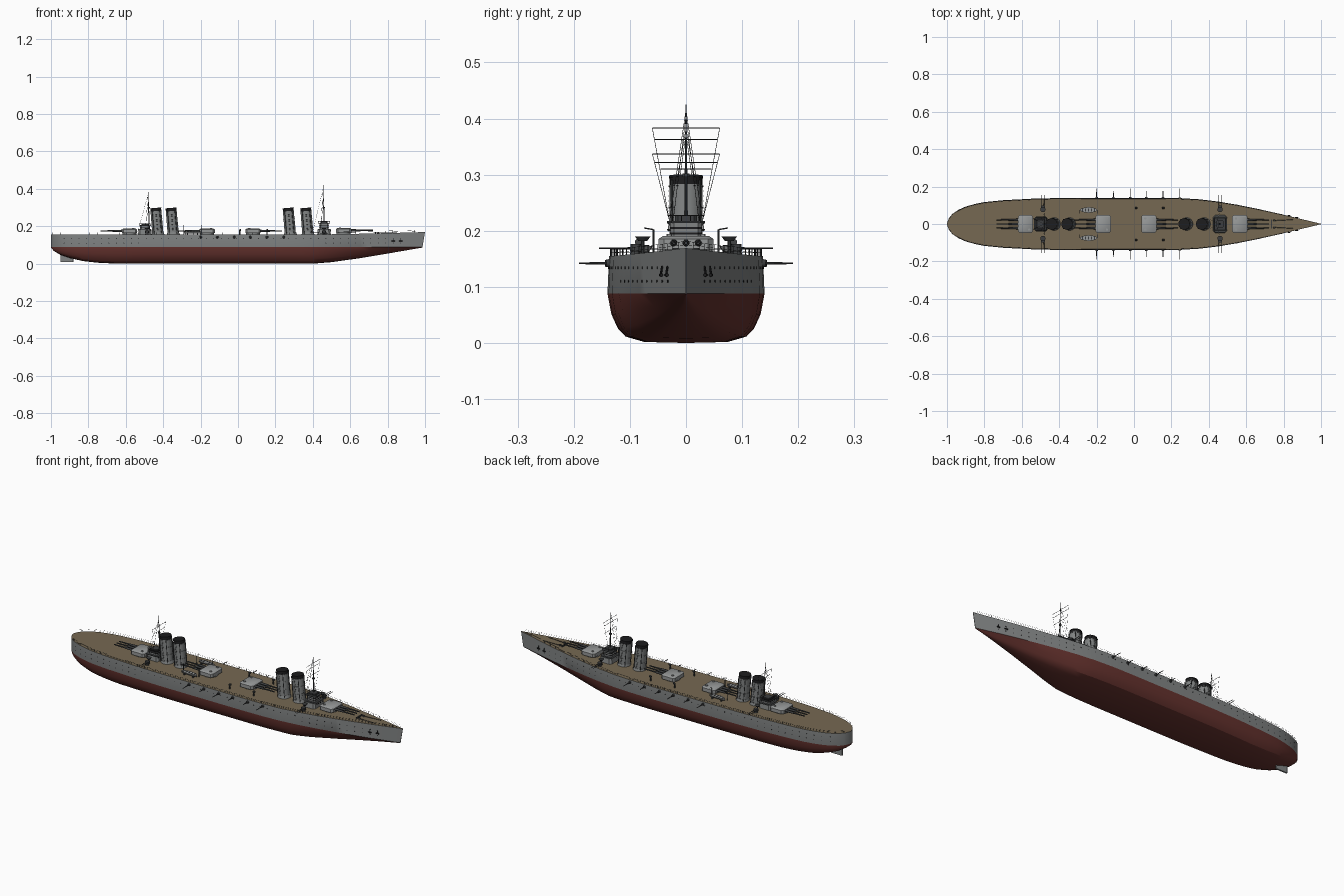
import bpy, bmesh, math
from mathutils import Vector

if "Cube" in bpy.data.objects:
    bpy.data.objects.remove(bpy.data.objects["Cube"])

def material(name, r, g, b):
    m = bpy.data.materials.new(name)
    m.diffuse_color = (r, g, b, 1)
    m.use_nodes = True
    m.node_tree.nodes["Principled BSDF"].inputs["Base Color"].default_value = m.diffuse_color
    return m

GREY = material("hull grey", 0.22, 0.23, 0.23)
LIGHT = material("turret grey", 0.30, 0.31, 0.31)
RED = material("bottom red", 0.13, 0.032, 0.027)
DECK = material("deck planking", 0.18, 0.14, 0.085)
DARK = material("gunmetal", 0.045, 0.048, 0.05)
BLACK = material("soot black", 0.012, 0.012, 0.013)

def finish(name, bm, *mats, angle=35):
    bmesh.ops.recalc_face_normals(bm, faces=bm.faces)
    me = bpy.data.meshes.new(name)
    bm.to_mesh(me)
    bm.free()
    ob = bpy.data.objects.new(name, me)
    bpy.context.collection.objects.link(ob)
    for m in mats:
        me.materials.append(m)
    bpy.ops.object.select_all(action='DESELECT')
    ob.select_set(True)
    bpy.context.view_layer.objects.active = ob
    bpy.ops.object.shade_smooth_by_angle(angle=math.radians(angle))
    return ob

def loft(bm, rings, mi=0):
    """Skin closed rings of points and cap both ends."""
    vs = [[bm.verts.new(p) for p in r] for r in rings]
    n = len(vs[0])
    faces = [bm.faces.new((a[i], a[(i + 1) % n], b[(i + 1) % n], b[i]))
             for a, b in zip(vs, vs[1:]) for i in range(n)]
    faces += [bm.faces.new(vs[0][::-1]), bm.faces.new(vs[-1])]
    for f in faces:
        f.material_index = mi

def rod(bm, p, q, r, r2=None, n=8, mi=0):
    p, q = Vector(p), Vector(q)
    d = (q - p).normalized()
    u = d.orthogonal().normalized()
    v = d.cross(u)
    loft(bm, [[c + rad * (math.cos(a) * u + math.sin(a) * v)
               for a in [2 * math.pi * (i + 0.5) / n for i in range(n)]]
              for c, rad in ((p, r), (q, r if r2 is None else r2))], mi)

def block(bm, x, y, z0, z1, lx, ly, ch=0.006, top=1.0, mi=0):
    """Box with cut corners; half sizes lx, ly; top scaled for a taper."""
    o = [(lx, -ly + ch), (lx, ly - ch), (lx - ch, ly), (-lx + ch, ly),
         (-lx, ly - ch), (-lx, -ly + ch), (-lx + ch, -ly), (lx - ch, -ly)]
    loft(bm, [[(x + a * s, y + b * s, z) for a, b in o] for z, s in ((z0, 1), (z1, top))], mi)

def interp(table, x):
    for (a, fa), (b, fb) in zip(table, table[1:]):
        if x <= b:
            return fa + (fb - fa) * (x - a) / (b - a)
    return table[-1][1]

BEAM = [(-1, 0.004), (-.99, .03), (-.97, .055), (-.94, .075), (-.9, .093), (-.85, .107),
        (-.8, .117), (-.7, .127), (-.55, .135), (-.4, .139), (-.2, .14), (.15, .14), (.25, .138),
        (.35, .132), (.45, .12), (.55, .103), (.65, .083), (.75, .061), (.85, .038), (1, .001)]
KEEL = [(-1, .086), (-.985, .068), (-.95, .047), (-.9, .03), (-.83, .014), (-.75, .005), (-.65, 0),
        (.4, 0), (.5, .008), (.65, .029), (.8, .054), (1, .086)]
WL = 0.088

def beam(x):
    return interp(BEAM, x)

def sheer(x):
    return 0.155 + 0.014 * max(0, (x - 0.3) / 0.7) ** 1.5

# hull: half sections from keel to deck edge, mirrored
SECTION = [(0, 0), (.53, .02), (.77, .13), (.87, .3), (.95, .58), (1, 1)]
xs = sorted({round(a, 3) for a, _ in BEAM + KEEL} | {round(-.6 + .1 * i, 3) for i in range(16)})
bm = bmesh.new()
rows = []
for x in xs:
    w, k, v = beam(x), interp(KEEL, x), max(0, min(1, (x - .4) / .6)) * 0.8
    half = [(w * (f + (h - f) * v), k + (WL - k) * h) for f, h in SECTION] + [(w * .98, sheer(x))]
    pts = [(-y, z) for y, z in half[::-1]] + half[1:]
    rows.append([bm.verts.new((x - max(0, x - .8) * .07 * min(1, (sheer(x) - z) / .08), y, z))
                 for y, z in pts])
n = len(rows[0])
for a, b in zip(rows, rows[1:]):
    for i in range(n):
        f = bm.faces.new((a[i], a[(i + 1) % n], b[(i + 1) % n], b[i]))
        f.material_index = 2 if i == n - 1 else 0 if i in (0, n - 2) else 1
for r in (rows[0], rows[-1]):
    c = bm.faces.new([r[0], r[1], r[-2], r[-1]])
    c.material_index = 0
    bm.faces.new(r[1:-1]).material_index = 1
finish("hull", bm, GREY, RED, DECK, angle=30)

# rudder
bm = bmesh.new()
block(bm, -.915, 0, .008, .06, .035, .004, .002)
finish("rudder", bm, GREY)

# portholes and anchors
bm = bmesh.new()
for s in (-1, 1):
    for i in range(46):
        x = -.93 + i * .04
        for z, ok in ((.134, True), (.11, x > .45 or x < -.5)):
            y = s * (beam(x) * (1 - .02 * (z - WL) / (.155 - WL)))
            if ok:
                rod(bm, (x, y - s * .002, z), (x, y + s * .001, z), .0022)
    for x in (.83, .87):
        y = s * beam(x)
        rod(bm, (x, y, .137), (x, y + s * .003, .118), .002)
        rod(bm, (x - .008, y + s * .003, .121), (x + .008, y + s * .001, .121), .003)
finish("portholes_and_anchors", bm, BLACK)

# casemate guns along both sides
bm = bmesh.new()
for s in (-1, 1):
    for x, e in ((-.2, .191), (-.11, .176), (-.02, .191), (.065, .176), (.155, .176), (.245, .191)):
        rod(bm, (x, s * (beam(x) - .01), .142), (x, s * (beam(x) + .004), .142), .009, .006, 12)
        rod(bm, (x, s * .13, .142), (x, s * e, .142), .0026, .0017)
finish("casemate_guns", bm, DARK)

# main turrets with three barrels each
for i, (x, d) in enumerate(((-.58, -1), (-.165, -1), (.08, 1), (.565, 1))):
    z = sheer(x) - .002
    bm = bmesh.new()
    rod(bm, (x, 0, z), (x, 0, z + .012), .038, n=24, mi=1)
    block(bm, x, 0, z + .01, z + .029, .041, .049, .01)
    block(bm, x, 0, z + .029, z + .034, .041, .049, .01, .85)
    for y in (-.03, .03):
        block(bm, x - d * .02, y, z + .033, z + .038, .006, .005, .002)
    finish(f"turret_{i + 1}", bm, LIGHT, GREY)
    bm = bmesh.new()
    for y in (-.022, 0, .022):
        rod(bm, (x + d * .036, y, z + .022), (x + d * .09, y, z + .022), .0065, .005, 12)
        rod(bm, (x + d * .09, y, z + .022), (x + d * .156, y, z + .022), .004, .003, 12)
    finish(f"turret_barrels_{i + 1}", bm, DARK)

# funnels, raked aft, with black caps
for i, x in enumerate((-.428, -.346, .28, .374)):
    def at(z):
        return (x - .012 * (z - .155) / .14, 0, z)
    bm = bmesh.new()
    rod(bm, at(.153), at(.168), .035, .031, 28)
    rod(bm, at(.165), at(.281), .03, .029, 28)
    rod(bm, at(.281), at(.294), .029, .029, 28, 1)
    rod(bm, at(.294), at(.298), .0305, .0305, 28, 1)
    for z in (.2, .24, .278):
        rod(bm, at(z), at(z + .002), .031, .031, 28)
    for s in (-1, 1):
        for px in (-.02, .02):
            rod(bm, (x + px, s * .025, .155), (x + px - .012, s * .025, .29), .002, n=6, mi=2)
        for k in range(12):
            p = Vector(at(.172 + .009 * k))
            rod(bm, p + Vector((-.004, s * .0315, 0)), p + Vector((.004, s * .0315, 0)), .0008, n=4, mi=2)
    finish(f"funnel_{i + 1}", bm, GREY, BLACK, DARK)

# forward bridge and aft control station
for name, x, h in (("bridge", .46, .226), ("aft_control", -.498, .212)):
    bm = bmesh.new()
    block(bm, x, 0, .152, .183, .037, .048 if h > .22 else .036, .01, .9)
    block(bm, x, 0, .183, .186, .036, .04, .01, mi=1)
    block(bm, x, 0, .186, h - .012, .025, .028, .007)
    block(bm, x, 0, h - .012, h - .009, .032, .034, .008, mi=1)
    block(bm, x, 0, h - .009, h, .019, .02, .006, mi=1)
    for y in (-.024, -.008, .008, .024):
        rod(bm, (x + .02, y, .176), (x + .036, y, .176), .004, mi=2)
        for s in (-1, 1):
            rod(bm, (x + .031 * s, y, h - .01), (x + .031 * s, y, h + .001), .0007, n=4, mi=1)
    for z in (.193, .203):
        block(bm, x, 0, z, z + .004, .0257, .0287, .007, mi=2)
    for s in (-1, 1):
        rod(bm, (x - .031, s * .033, h + .001), (x + .031, s * .033, h + .001), .0006, n=4, mi=1)
        rod(bm, (x + .031 * s, -.033, h + .001), (x + .031 * s, .033, h + .001), .0006, n=4, mi=1)
    finish(name, bm, GREY, DARK, BLACK)

# masts with yards and rigging
for name, x, top, yards in (("foremast", .462, .425, ((.383, .06), (.363, .055), (.322, .055))),
                            ("mainmast", -.474, .392, ((.337, .06), (.31, .045)))):
    bm = bmesh.new()
    rod(bm, (x, 0, .155), (x - .004, 0, .31), .004, .0028)
    rod(bm, (x - .004, 0, .31), (x - .007, 0, top), .002, .0007)
    rod(bm, (x - .004, 0, .296), (x - .004, 0, .302), .007)
    for z, w in yards:
        rod(bm, (x - .005, -w, z), (x - .005, w, z), .0009, n=6)
    for s in (-1, 1):
        z, w = yards[0]
        rod(bm, (x - .005, s * w, z), (x - .015, s * .03, .22), .0005, n=4)
        rod(bm, (x - .006, 0, top - .01), (x - .02, s * .032, .2), .0005, n=4)
        rod(bm, (x - .006, 0, top - .02), (x - .065, s * .03, .16), .0005, n=4)
    finish(name, bm, DARK)

# light deck guns, twin barrels each side
bm = bmesh.new()
for x in (.46, -.487):
    for s in (-1, 1):
        y = s * .09
        rod(bm, (x, y, .153), (x, y, .172), .01, .006, 12)
        block(bm, x, y, .163, .176, .011, .009, .003)
        rod(bm, (x, s * .077, .155), (x, s * .077, .184), .003)
        rod(bm, (x, s * .077, .182), (x, s * .077, .19), .008, .014, 12)
        for dx in (-.006, .006):
            rod(bm, (x + dx, y, .169), (x + dx, s * .155, .169), .0018, .0013)
finish("deck_guns", bm, DARK)

# ship's boats, davits and ventilators
bm = bmesh.new()
for s in (-1, 1):
    rings = []
    for t in (-1, -.8, -.4, 0, .4, .8, 1):
        w = .0145 * (1 - t * t) ** .6 + .0008
        c = -.243 + .046 * t
        rings.append([(c, s * .075 + w * math.cos(a), .173 + (.012 * math.sin(a) if math.sin(a) < 0 else 0))
                      for a in [math.pi * (1 + i / 6) for i in range(7)]])
    loft(bm, rings)
    for t in (-.7, -.35, 0, .35, .7):
        block(bm, -.243 + .046 * t, s * .075, .172, .1745, .002, .009, .0005, mi=1)
    for x in (-.27, -.216):
        block(bm, x, s * .075, .153, .164, .003, .01, .001, mi=1)
finish("boats", bm, LIGHT, DARK)

bm = bmesh.new()
for s in (-1, 1):
    for x in (.01, .155):
        rod(bm, (x, s * .085, .153), (x, s * .085, .176), .004)
        rod(bm, (x - .004, s * .085, .177), (x + .006, s * .085, .18), .005, .006)
    for x in (-.29, -.196):
        rod(bm, (x, s * .058, .153), (x, s * .058, .202), .0016, n=6)
        rod(bm, (x, s * .058, .202), (x, s * .075, .205), .0012, n=6)
# anchor capstans and chains on the foredeck
z = sheer(.75)
for y in (-.018, .018):
    rod(bm, (.75, y, z - .002), (.75, y, z + .007), .006, .005, 12)
    rod(bm, (.75, y, z + .002), (.85, y * 1.3, sheer(.85) + .001), .0012, n=4)
block(bm, .735, 0, z - .002, z + .006, .003, .025, .001)
finish("deck_fittings", bm, DARK)

# guard rails around the deck edge
bm = bmesh.new()
for s in (-1, 1):
    pts = [Vector((x, s * beam(x) * .965, sheer(x))) for x in [-.99 + .0395 * i for i in range(51)]]
    for p, q in zip(pts, pts[1:]):
        rod(bm, p, p + Vector((0, 0, .012)), .0005, n=4)
        for h in (.006, .012):
            rod(bm, p + Vector((0, 0, h)), q + Vector((0, 0, h)), .0003, n=4)
finish("guard_rails", bm, DARK)
